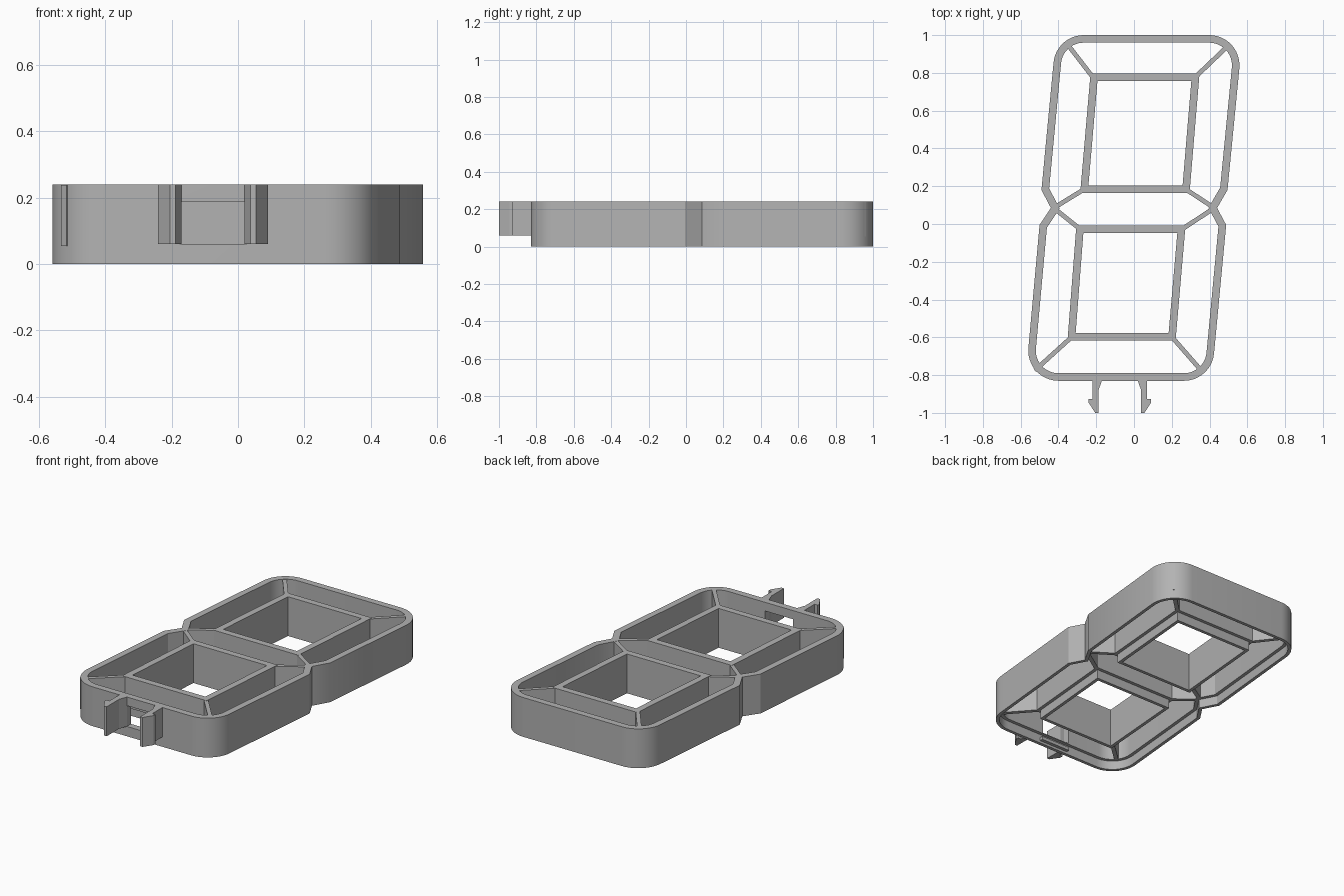
import bpy, bmesh, math
from mathutils import Vector

if "Cube" in bpy.data.objects:
    bpy.data.objects.remove(bpy.data.objects["Cube"])

TOP, LEDGE, WALL = 0.24, 0.055, 0.04

grey = bpy.data.materials.new("plain grey")
grey.use_nodes = True
colour = (0.45, 0.45, 0.45, 1)
grey.diffuse_color = colour
grey.node_tree.nodes["Principled BSDF"].inputs["Base Color"].default_value = colour


def finish(name, bm):
    bmesh.ops.recalc_face_normals(bm, faces=bm.faces)
    mesh = bpy.data.meshes.new(name)
    bm.to_mesh(mesh)
    bm.free()
    mesh.materials.append(grey)
    obj = bpy.data.objects.new(name, mesh)
    bpy.context.collection.objects.link(obj)
    return obj


def prism(name, outline, z0, z1):
    """Extrude a flat outline between two heights."""
    bm = bmesh.new()
    face = bm.faces.new([bm.verts.new((x, y, z0)) for x, y in outline])
    side = bmesh.ops.extrude_face_region(bm, geom=[face])
    moved = [g for g in side["geom"] if isinstance(g, bmesh.types.BMVert)]
    bmesh.ops.translate(bm, verts=moved, vec=(0, 0, z1 - z0))
    return finish(name, bm)


def block(name, x0, x1, y0, y1, z0, z1):
    return prism(name, [(x0, y0), (x1, y0), (x1, y1), (x0, y1)], z0, z1)


def inset_outline(corners, inset, steps=12):
    """Offset a counter-clockwise outline inward, rounding corners that have a radius."""
    result = []
    for i, (x, y, radius) in enumerate(corners):
        here = Vector((x, y))
        before = Vector(corners[i - 1][:2])
        after = Vector(corners[(i + 1) % len(corners)][:2])
        d1, d2 = (here - before).normalized(), (after - here).normalized()
        n1, n2 = Vector((-d1.y, d1.x)), Vector((-d2.y, d2.x))
        miter = (n1 + n2) / (1 + n1.dot(n2))
        if not radius:
            result.append(here + miter * inset)
            continue
        centre = here + miter * radius
        start = math.atan2(-n1.y, -n1.x)
        turn = math.atan2(d1.cross(d2), d1.dot(d2))
        for s in range(steps + 1):
            a = start + turn * s / steps
            result.append(centre + Vector((math.cos(a), math.sin(a))) * (radius - inset))
    return result


def sweep_wall(name, corners, profile):
    """Sweep a closed (inset, height) profile around an outline."""
    bm = bmesh.new()
    loops = [[bm.verts.new((p.x, p.y, z)) for p in inset_outline(corners, d)]
             for d, z in profile]
    for k, low in enumerate(loops):
        high = loops[(k + 1) % len(loops)]
        for i in range(len(low)):
            j = (i + 1) % len(low)
            bm.faces.new((low[i], low[j], high[j], high[i]))
    return finish(name, bm)


# Outer wall: slanted figure-eight outline, thinner lip below the ledge
R = 0.16
outer = [(-0.575, -0.83, R), (0.41, -0.83, R), (0.488, -0.005, 0), (0.44, 0.085, 0),
         (0.495, 0.18, 0), (0.575, 1, R), (-0.412, 1, R), (-0.49, 0.18, 0),
         (-0.44, 0.085, 0), (-0.5, -0.005, 0)]
wall = sweep_wall("outer_wall", outer,
                  [(0, 0), (0, TOP), (WALL, TOP), (WALL, LEDGE),
                   (WALL / 2, LEDGE), (WALL / 2, 0)])

# Cable opening in the front wall
cutter = block("opening_cutter", -0.17, 0.02, -0.87, -0.77, 0.06, 0.187)
cutter.hide_render = True
bpy.context.view_layer.objects.active = wall
cut = wall.modifiers.new("opening", 'BOOLEAN')
cut.operation, cut.solver, cut.object = 'DIFFERENCE', 'EXACT', cutter
bpy.ops.object.modifier_apply(modifier=cut.name)
bpy.data.objects.remove(cutter)
bpy.ops.object.select_all(action='DESELECT')
wall.select_set(True)
bpy.ops.object.shade_smooth_by_angle(angle=math.radians(25))

# Inner window frames, with the lip on the window side
frame_profile = [(0, LEDGE), (0, TOP), (WALL, TOP), (WALL, 0),
                 (WALL / 2, 0), (WALL / 2, LEDGE)]
upper = [(-0.285, 0.163, 0), (0.294, 0.163, 0), (0.347, 0.798, 0), (-0.23, 0.798, 0)]
lower = [(-0.352, -0.617, 0), (0.22, -0.617, 0), (0.273, -0.007, 0), (-0.305, -0.007, 0)]
sweep_wall("upper_window_frame", upper, frame_profile)
sweep_wall("lower_window_frame", lower, frame_profile)

# Thin dividers joining frame corners to the outer wall
dividers = {
    "upper_right_divider": ((-0.22, 0.78), (-0.355, 0.955)),
    "upper_left_divider": ((0.33, 0.783), (0.51, 0.955)),
    "lower_right_divider": ((-0.335, -0.603), (-0.525, -0.775)),
    "lower_left_divider": ((0.205, -0.603), (0.36, -0.78)),
    "middle_right_upper_divider": ((-0.27, 0.18), (-0.425, 0.085)),
    "middle_right_lower_divider": ((-0.288, -0.025), (-0.425, 0.085)),
    "middle_left_upper_divider": ((0.28, 0.18), (0.425, 0.085)),
    "middle_left_lower_divider": ((0.258, -0.025), (0.425, 0.085)),
}
for name, (a, b) in dividers.items():
    a, b = Vector(a), Vector(b)
    d = (b - a).normalized() * 0.012
    n = Vector((-d.y, d.x))
    prism(name, [a + n, a - n, b - n, b + n], LEDGE, TOP - 0.001)

# Pair of hooked clips on the front
MID = -0.075
clip = [(0.145, -0.815), (0.095, -0.815), (0.095, -0.83), (0.113, -0.88), (0.113, -1),
        (0.13, -1), (0.166, -0.945), (0.166, -0.927), (0.145, -0.927)]
for name, side in (("left_clip", 1), ("right_clip", -1)):
    prism(name, [(MID + side * x, y) for x, y in clip], 0.06, TOP)

# Small snap ridges inside the lip
block("back_snap_ridge", -0.035, 0.165, 0.96, 0.985, 0.015, 0.035)
block("front_snap_ridge", -0.175, 0.025, -0.815, -0.79, 0.015, 0.035)
